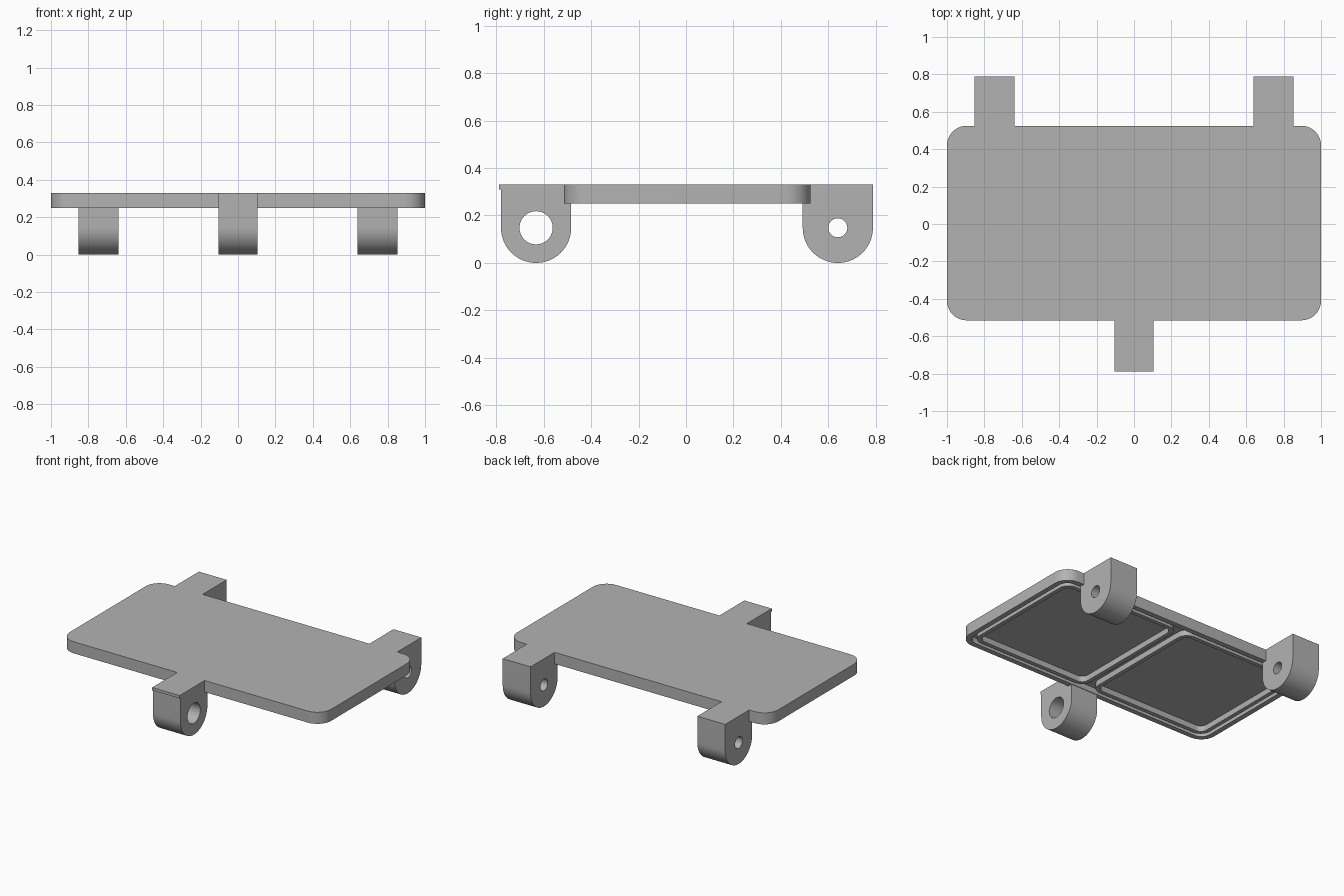
import bpy, bmesh, math

if "Cube" in bpy.data.objects:
    bpy.data.objects.remove(bpy.data.objects["Cube"], do_unlink=True)

grey = bpy.data.materials.new("plain grey")
grey.use_nodes = True
colour = (0.45, 0.45, 0.45, 1)
grey.diffuse_color = colour
grey.node_tree.nodes["Principled BSDF"].inputs["Base Color"].default_value = colour

TOP, UNDER, FLOOR = 0.33, 0.25, 0.29      # plate heights
FRONT, BACK = -0.515, 0.525               # plate edges in y


def prism(name, points, offset):
    """Solid made by sweeping a closed outline along an offset vector."""
    bm = bmesh.new()
    base = bm.faces.new([bm.verts.new(p) for p in points])
    sweep = bmesh.ops.extrude_face_region(bm, geom=[base])["geom"]
    moved = [g for g in sweep if isinstance(g, bmesh.types.BMVert)]
    bmesh.ops.translate(bm, verts=moved, vec=offset)
    bmesh.ops.recalc_face_normals(bm, faces=bm.faces)
    mesh = bpy.data.meshes.new(name)
    bm.to_mesh(mesh)
    bm.free()
    obj = bpy.data.objects.new(name, mesh)
    bpy.context.collection.objects.link(obj)
    mesh.materials.append(grey)
    return obj


def rounded_slab(name, x0, x1, y0, y1, radius, z0, z1, steps=10):
    points = []
    corners = [(x1, y1, -1, -1), (x0, y1, 1, -1), (x0, y0, 1, 1), (x1, y0, -1, 1)]
    for quarter, (x, y, sx, sy) in enumerate(corners):
        for i in range(steps + 1):
            a = (quarter + i / steps) * math.pi / 2
            points.append((x + radius * (sx + math.cos(a)),
                           y + radius * (sy + math.sin(a)), z0))
    return prism(name, points, (0, 0, z1 - z0))


def combine(obj, tool, operation):
    mod = obj.modifiers.new(operation.lower(), 'BOOLEAN')
    mod.operation, mod.object, mod.solver = operation, tool, 'EXACT'
    bpy.context.view_layer.objects.active = obj
    bpy.ops.object.modifier_apply(modifier=mod.name)
    bpy.data.objects.remove(tool, do_unlink=True)


def smooth(obj):
    bpy.ops.object.select_all(action='DESELECT')
    obj.select_set(True)
    bpy.context.view_layer.objects.active = obj
    bpy.ops.object.shade_smooth_by_angle(angle=math.radians(30))


def lug(name, x, width, y, side, edge, radius, hole, lip=0):
    """Round-bottomed hinge lug that wraps under the plate edge."""
    cz = radius
    profile = [(edge, TOP), (edge, UNDER), (y - side * radius, UNDER)]
    for i in range(33):
        a = math.pi * (1 + i / 32)
        profile.append((y + side * radius * math.cos(a), cz + radius * math.sin(a)))
    outer = y + side * radius
    if lip:
        profile += [(outer, TOP - 0.02), (outer + side * lip, TOP - 0.02)]
    profile.append((outer + side * lip, TOP))
    left = x - width / 2
    obj = prism(name, [(left, py, pz) for py, pz in profile], (width, 0, 0))
    circle = [(left - 0.1, y + hole * math.cos(i * math.pi / 20),
               cz + hole * math.sin(i * math.pi / 20)) for i in range(40)]
    combine(obj, prism("bore", circle, (width + 0.2, 0, 0)), 'DIFFERENCE')
    smooth(obj)


# Plate, hollowed from below
rim = 0.035
plate = rounded_slab("plate", -1, 1, FRONT, BACK, 0.105, UNDER, TOP)
combine(plate, rounded_slab("recess", -1 + rim, 1 - rim, FRONT + rim, BACK - rim,
                            0.07, UNDER - 0.1, FLOOR), 'DIFFERENCE')

# Two raised ribs around the underside panels
for x0, x1 in ((-0.94, -0.03), (0.03, 0.94)):
    y0, y1, w = FRONT + 0.06, BACK - 0.06, 0.028
    rib = rounded_slab("panel_rib", x0, x1, y0, y1, 0.07, UNDER, FLOOR + 0.01)
    combine(rib, rounded_slab("opening", x0 + w, x1 - w, y0 + w, y1 - w,
                              0.045, UNDER - 0.1, TOP), 'DIFFERENCE')
    combine(plate, rib, 'UNION')
smooth(plate)

# Hinge lugs
lug("front_lug", 0, 0.21, -0.632, -1, FRONT, 0.148, 0.07, lip=0.008)
for label, sx in (("left", 1), ("right", -1)):
    lug("back_lug_" + label, sx * 0.745, 0.213, 0.64, 1, BACK, 0.148, 0.04)
